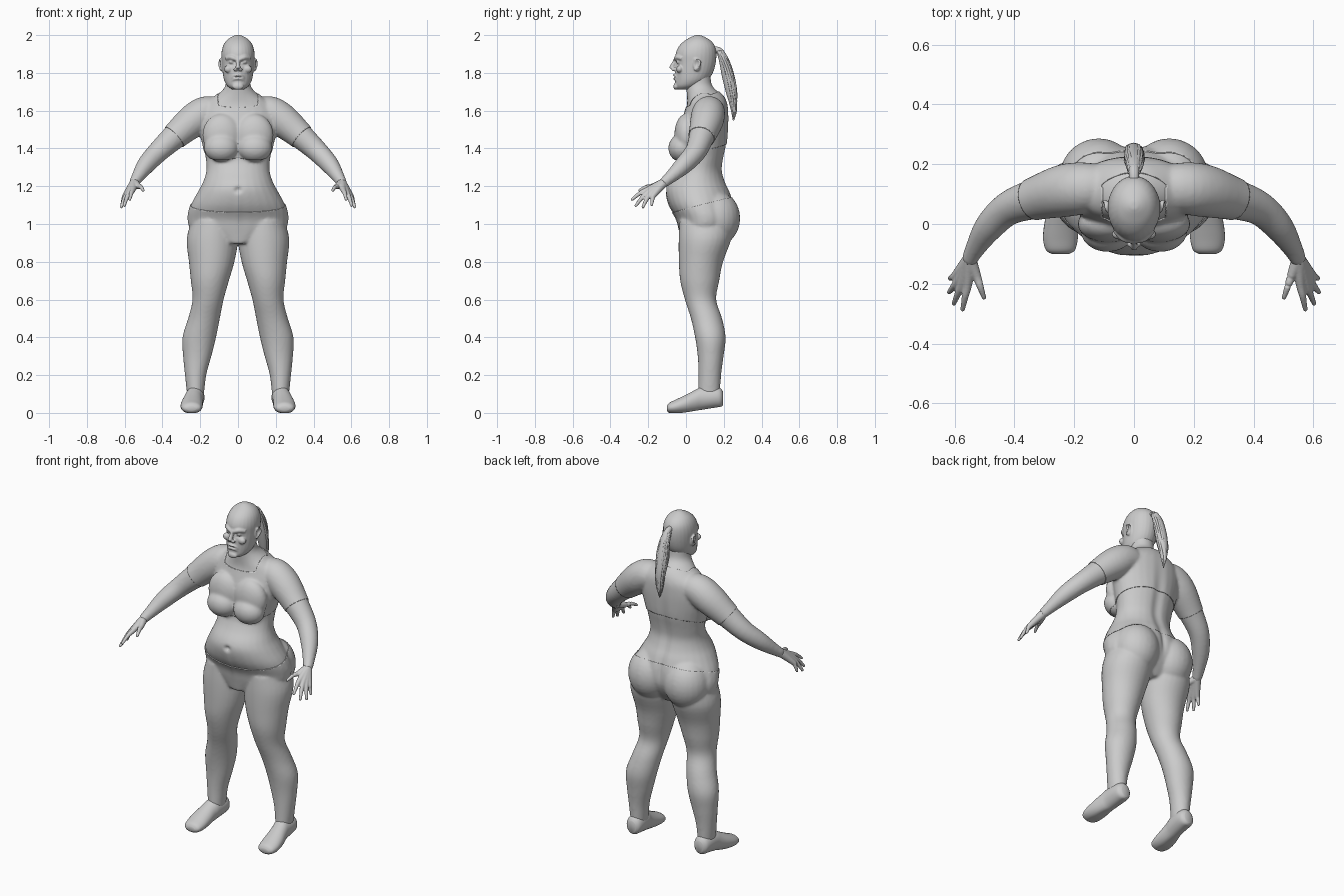
import bpy, bmesh, math, random
from mathutils import Vector as V

if "Cube" in bpy.data.objects:
    bpy.data.objects.remove(bpy.data.objects["Cube"])

random.seed(4)
SKIN = bpy.data.materials.new("plain grey")
SKIN.diffuse_color = (0.6, 0.6, 0.6, 1)
SKIN.use_nodes = True
SKIN.node_tree.nodes["Principled BSDF"].inputs["Base Color"].default_value = SKIN.diffuse_color


def smooth_rows(rows, k=4):
    """Catmull-Rom resampling of rows of numbers."""
    out = []
    for i in range(len(rows) - 1):
        a, b, c, d = rows[max(i - 1, 0)], rows[i], rows[i + 1], rows[min(i + 2, len(rows) - 1)]
        for j in range(k):
            t = j / k
            out.append([0.5 * (2 * q + (r - p) * t + (2 * p - 5 * q + 4 * r - s) * t * t
                               + (3 * q - p - 3 * r + s) * t ** 3) for p, q, r, s in zip(a, b, c, d)])
    return out + [list(rows[-1])]


def loft(bm, rings, n=28):
    """Closed skin over rings of (centre, u axis, v axis)."""
    loops = []
    for c, u, v in rings:
        loops.append([bm.verts.new(c + u * math.cos(a) + v * math.sin(a))
                      for a in (2 * math.pi * i / n for i in range(n))])
    for p, q in zip(loops, loops[1:]):
        for i in range(n):
            bm.faces.new((p[i], p[(i + 1) % n], q[(i + 1) % n], q[i]))
    bm.faces.new(loops[0])
    bm.faces.new(loops[-1])


def stack(bm, rows, s=1):
    """Horizontal rings from rows (z, x min, x max, y front, y back)."""
    loft(bm, [(V((s * (a + b) / 2, (f + k) / 2, z)), V(((b - a) / 2, 0, 0)), V((0, (k - f) / 2, 0)))
              for z, a, b, f, k in smooth_rows(rows)])


def tube(bm, rows, s=1, n=16, k=4):
    """Round tube from rows (x, y, z, radius)."""
    rows = smooth_rows(rows, k)
    pts = [V((s * r[0], r[1], r[2])) for r in rows]
    rings = []
    for i, p in enumerate(pts):
        t = (pts[min(i + 1, len(pts) - 1)] - pts[max(i - 1, 0)]).normalized()
        u = t.cross(V((0.3, 1, 0.2))).normalized()
        rings.append((p, u * rows[i][3], t.cross(u) * rows[i][3]))
    loft(bm, rings, n)


def ball(bm, c, r):
    vs = bmesh.ops.create_uvsphere(bm, u_segments=24, v_segments=16, radius=1)["verts"]
    for v in vs:
        v.co = V([c[i] + v.co[i] * r[i] for i in range(3)])


def finish(name, bm):
    bmesh.ops.recalc_face_normals(bm, faces=bm.faces)
    me = bpy.data.meshes.new(name)
    bm.to_mesh(me)
    bm.free()
    me.materials.append(SKIN)
    me.shade_smooth()
    ob = bpy.data.objects.new(name, me)
    bpy.context.collection.objects.link(ob)
    return ob


def fuse(ob, voxel, rounds):
    """Melt overlapping volumes into one soft skin."""
    m = ob.modifiers.new("fuse", "REMESH")
    m.mode, m.voxel_size = "VOXEL", voxel
    m = ob.modifiers.new("soften", "SMOOTH")
    m.factor, m.iterations = 0.5, rounds
    me = bpy.data.meshes.new_from_object(ob.evaluated_get(bpy.context.evaluated_depsgraph_get()))
    ob.modifiers.clear()
    ob.data = me
    me.shade_smooth()
    if not me.materials:
        me.materials.append(SKIN)


def dent(ob, c, r, push):
    """Sculpt dab: move vertices near c with soft falloff."""
    c, push = V(c), V(push)
    for v in ob.data.vertices:
        d = v.co - c
        q = sum((d[i] / r[i]) ** 2 for i in range(3))
        if q < 6:
            v.co += push * math.exp(-q)


# Body: torso, breasts, buttocks, legs and arms
bm = bmesh.new()
torso = [(.90, -.02, .18, .11), (.97, -.035, .23, .24), (1.03, -.05, .255, .264), (1.10, -.09, .255, .25),
         (1.17, -.108, .235, .213), (1.22, -.097, .212, .186), (1.28, -.055, .195, .168),
         (1.34, -.03, .2, .17), (1.42, -.035, .216, .185), (1.50, -.03, .222, .205),
         (1.57, -.012, .223, .21), (1.63, .005, .218, .185), (1.68, .005, .195, .115),
         (1.73, .0, .14, .068), (1.80, .0, .13, .064)]
stack(bm, [(z, -w, w, f, b) for z, f, b, w in torso])
leg = [(1.02, .02, .24, -.03, .24), (.92, .003, .268, -.035, .235), (.8, .023, .256, -.034, .192),
       (.7, .052, .246, -.027, .172), (.6, .08, .237, -.002, .156), (.5, .1, .26, .03, .187),
       (.4, .12, .29, .052, .206), (.3, .145, .287, .066, .195), (.2, .172, .277, .07, .182),
       (.09, .185, .265, .068, .175)]
arm = [(.10, .125, 1.595, .07), (.17, .12, 1.59, .083), (.24, .11, 1.545, .084), (.33, .085, 1.468, .069),
       (.42, .052, 1.385, .057), (.485, -.01, 1.315, .049), (.53, -.08, 1.25, .034), (.553, -.125, 1.213, .026)]
for s in (-1, 1):
    stack(bm, leg, s)
    tube(bm, arm, s, 24)
    ball(bm, (s * .088, -.02, 1.402), (.088, .07, .072))
    ball(bm, (s * .085, .0, 1.47), (.1, .058, .11))
    ball(bm, (s * .118, .155, 1.03), (.128, .128, .145))
body = finish("body", bm)
fuse(body, .009, 5)
dent(body, (0, -.105, 1.18), (.016, .05, .013), (0, .018, 0))
dent(body, (0, .22, 1.3), (.03, .1, .25), (0, -.012, 0))
dent(body, (0, .15, 1.09), (.015, .2, .07), (0, -.012, 0))


def garment(name, cuts, keep):
    """Thin cloth lifted off the body, trimmed along planes (point, normal)."""
    bm = bmesh.new()
    bm.from_mesh(body.data)
    for p, nrm in cuts:
        bmesh.ops.bisect_plane(bm, geom=bm.verts[:] + bm.edges[:] + bm.faces[:], plane_co=p, plane_no=nrm)
    bmesh.ops.delete(bm, geom=[f for f in bm.faces if not keep(f.calc_center_median())], context="FACES")
    bm.normal_update()
    for v, nrm in [(v, v.normal.copy()) for v in bm.verts]:
        v.co += nrm * .004
    ob = finish(name, bm)
    m = ob.modifiers.new("cloth", "SOLIDIFY")
    m.thickness, m.offset = .007, -1


# Cropped shirt with short sleeves and a round neck
cuff, along = V((.337, .08, 1.462)), V((.09, -.03, -.085))
mirrored = lambda p: V((-p.x, p.y, p.z))
hem = lambda p: p.z > 1.358 + .3 * p.y
collar = lambda p: abs(p.x) < .105 and p.z > 1.615 + .5 * p.y
sleeve = lambda p: (V((abs(p.x), p.y, p.z)) - cuff).dot(along) < 0
garment("shirt", [(V((0, 0, 1.358)), V((0, -.3, 1))), (V((0, 0, 1.615)), V((0, -.5, 1))),
                  (cuff, along), (mirrored(cuff), mirrored(along))],
        lambda p: hem(p) and sleeve(p) and not collar(p))
# Tight trousers
garment("trousers", [(V((0, 0, 1.08)), V((0, -.25, 1)))], lambda p: p.z < 1.08 + .25 * p.y)

# Shoes: rows of (y, centre x, half width, bottom, top)
shoe = [(-.101, .246, .026, .016, .04), (-.088, .246, .048, .004, .058), (-.05, .246, .058, 0, .076),
        (0, .243, .057, .003, .1), (.05, .237, .051, .012, .126), (.085, .231, .05, .02, .142),
        (.15, .227, .05, .03, .142), (.182, .226, .043, .034, .135), (.197, .225, .026, .045, .115)]
for s, side in ((-1, "left"), (1, "right")):
    bm = bmesh.new()
    rings = []
    for y, x, w, lo, hi in smooth_rows(shoe):
        rings.append((V((s * x, y, (lo + hi) / 2)), V((w, 0, 0)), V((0, 0, (hi - lo) / 2))))
    loft(bm, rings, 28)
    # flatten the sole
    for v in bm.verts:
        sole = max(0, (v.co.y + .02) * .16)
        v.co.z = max(v.co.z, sole + .004) if v.co.z < sole + .016 else v.co.z
        v.co.z = max(0, v.co.z - .004)
    finish(side + "_shoe", bm)

    # Hand: (knuckle, tip) for each finger, thumb last
    bm = bmesh.new()
    wrist = (.55, -.118, 1.218)
    fingers = [((.556, -.2, 1.183), (.573, -.285, 1.13)), ((.575, -.2, 1.167), (.602, -.265, 1.098)),
               ((.588, -.19, 1.156), (.618, -.228, 1.09)), ((.596, -.172, 1.152), (.615, -.182, 1.102)),
               ((.526, -.175, 1.2), (.502, -.245, 1.178))]
    for kn, tip in fingers:
        mid = [(a + b) / 2 for a, b in zip(kn, tip)]
        mid[2] += .007
        tube(bm, [(*wrist, .024), (*kn, .0155), (*mid, .0115), (*tip, .008)], s, 14)
        ball(bm, (s * tip[0], tip[1], tip[2]), (.008, .008, .008))
    hand = finish(side + "_hand", bm)
    fuse(hand, .004, 3)

# Head with brow, nose, cheeks, lips and ears
bm = bmesh.new()
skull = [(1.712, -.045, .02, .03), (1.73, -.058, .075, .056), (1.76, -.058, .115, .073), (1.80, -.058, .142, .081),
         (1.85, -.055, .157, .086), (1.90, -.055, .161, .088), (1.94, -.038, .154, .08), (1.97, -.008, .132, .062),
         (1.99, .027, .1, .036), (2.0, .05, .075, .012)]
stack(bm, [(z, -w, w, f, b) for z, f, b, w in skull])
tube(bm, [(0, -.05, 1.88, .01), (0, -.066, 1.85, .011), (0, -.077, 1.822, .014)], 1, 14)
ball(bm, (0, -.053, 1.728), (.03, .014, .018))
for s in (-1, 1):
    tube(bm, [(.006, -.056, 1.868, .011), (.035, -.046, 1.882, .013), (.062, -.02, 1.876, .011)], s, 12)
    ball(bm, (s * .033, -.042, 1.858), (.015, .01, .009))
    ball(bm, (s * .05, -.034, 1.82), (.024, .018, .02))
    ball(bm, (s * .013, -.066, 1.818), (.011, .012, .009))
    for y, z, r in ((-.064, 1.788, .007), (-.062, 1.771, .007)):
        tube(bm, [(-.004, y, z, r), (.018, y + .006, z - .003, r), (.034, y + .018, z - .016, .004)], s, 10)
    ball(bm, (s * .088, .058, 1.842), (.009, .02, .034))
    tube(bm, [(.092, .045, 1.815, .005), (.098, .068, 1.835, .006), (.098, .075, 1.86, .006),
              (.094, .05, 1.872, .005), (.09, .042, 1.85, .004)], s, 10)
head = finish("head", bm)
fuse(head, .0045, 3)
for s in (-1, 1):
    dent(head, (s * .016, -.05, 1.858), (.01, .03, .009), (0, .008, 0))
    dent(head, (s * .034, -.05, 1.843), (.018, .03, .006), (0, .006, 0))
    dent(head, (s * .096, .056, 1.845), (.01, .011, .018), (-s * .008, 0, 0))
dent(head, (0, -.066, 1.779), (.024, .02, .004), (0, .009, 0))

# Ponytail: a core with loose strands
bm = bmesh.new()
core = [(0, .145, 1.925, .016), (0, .178, 1.915, .018), (0, .203, 1.86, .027), (0, .224, 1.78, .033),
        (0, .243, 1.69, .029), (0, .252, 1.61, .014), (0, .25, 1.56, .003)]
tube(bm, core, 1, 16)
for i in range(30):
    a, end = i * 2.4, random.uniform(.75, 1.05)
    rows = []
    for j, (x, y, z, r) in enumerate(core[1:]):
        q = r * random.uniform(.75, 1.0)
        rows.append((q * math.cos(a + j * .1), y + q * math.sin(a + j * .1) * .8,
                     1.915 + (z - 1.915) * end, .0065 if j < 5 else .001))
    tube(bm, rows, 1, 6, 3)
finish("ponytail", bm)
